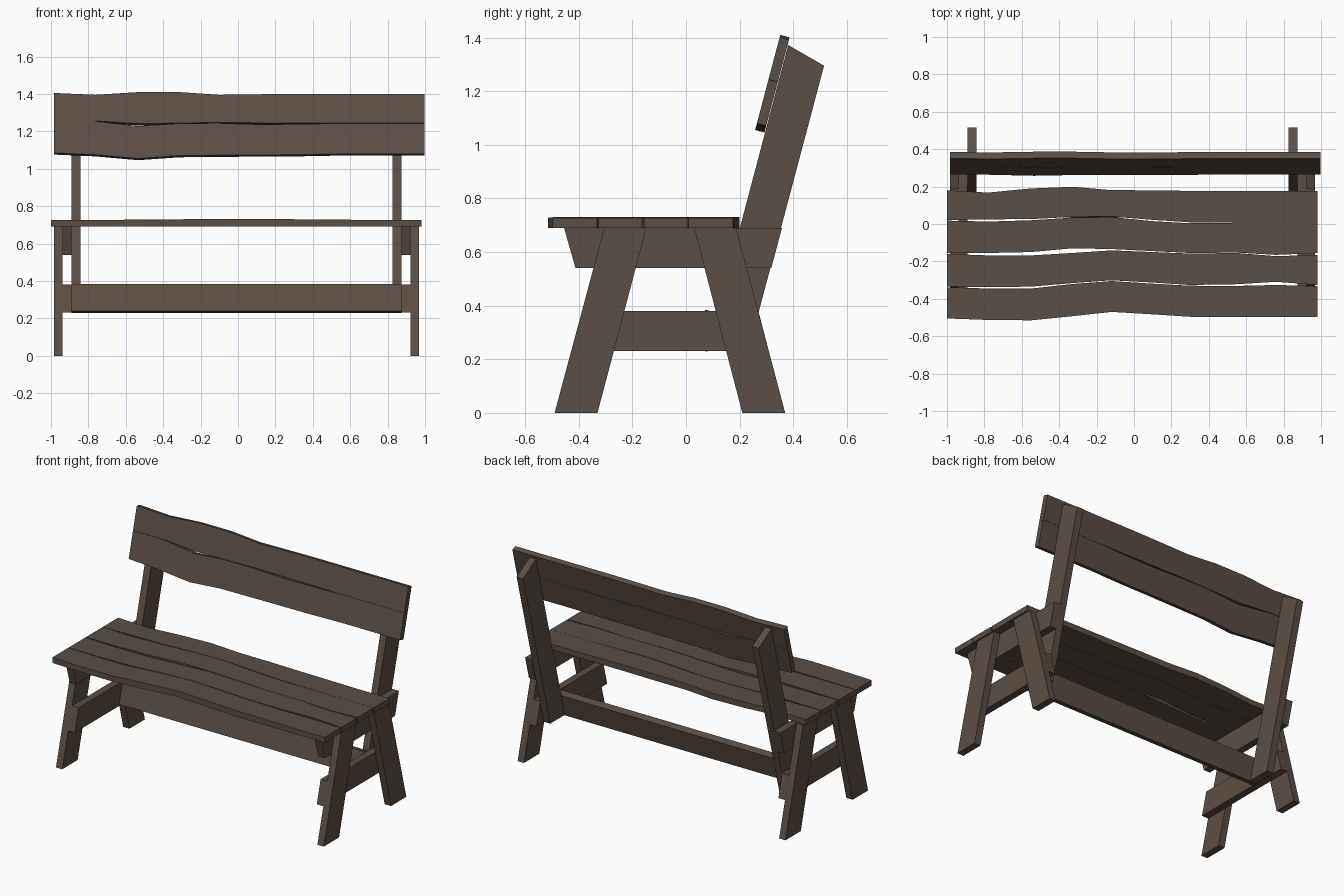
import bpy, bmesh, math
from mathutils import Matrix, Vector

cube = bpy.data.objects.get("Cube")
if cube:
    bpy.data.objects.remove(cube, do_unlink=True)

# Single weathered wood colour
wood = bpy.data.materials.new("dark brown wood")
wood.use_nodes = True
colour = (0.108, 0.077, 0.057, 1)
wood.diffuse_color = colour
bsdf = wood.node_tree.nodes["Principled BSDF"]
bsdf.inputs["Base Color"].default_value = colour
bsdf.inputs["Roughness"].default_value = 0.8

TILT = math.radians(14.8)
CENTRE = -0.008          # the frame sits slightly off the planks' centre
SEAT_UNDERSIDE = 0.69
THICK = 0.036


def finish(name, bm, smooth=False):
    """Turn a bmesh into a named wooden object."""
    bmesh.ops.recalc_face_normals(bm, faces=bm.faces)
    mesh = bpy.data.meshes.new(name)
    bm.to_mesh(mesh)
    bm.free()
    mesh.materials.append(wood)
    obj = bpy.data.objects.new(name, mesh)
    bpy.context.collection.objects.link(obj)
    if smooth:
        bpy.ops.object.select_all(action="DESELECT")
        obj.select_set(True)
        bpy.context.view_layer.objects.active = obj
        bpy.ops.object.shade_smooth_by_angle(angle=math.radians(30))
    return obj


def board(name, profile, x_start, x_end):
    """Extrude a side profile of (y, z) points along x."""
    bm = bmesh.new()
    face = bm.faces.new([bm.verts.new((x_start, y, z)) for y, z in profile])
    moved = bmesh.ops.extrude_face_region(bm, geom=[face])["geom"]
    verts = [v for v in moved if isinstance(v, bmesh.types.BMVert)]
    bmesh.ops.translate(bm, verts=verts, vec=(x_end - x_start, 0, 0))
    return finish(name, bm)


def plank(name, low, high, place, shift=0.0, bulge=0.0):
    """Wavy-edged plank: edges are millimetres at each station along x."""
    bm = bmesh.new()
    rings = []
    for x, a, b in zip(STATIONS, low, high):
        top = THICK + bulge * max(0, math.cos(x * math.pi / 1.4))
        corners = [(a, 0), (b, 0), (b, top), (a, top)]
        rings.append([bm.verts.new(place @ Vector((x + shift, w / 1000, t)))
                      for w, t in corners])
    for r, s in zip(rings, rings[1:]):
        for i in range(4):
            j = (i + 1) % 4
            bm.faces.new((r[i], r[j], s[j], s[i]))
    bm.faces.new(rings[0])
    bm.faces.new(rings[-1])
    return finish(name, bm, smooth=True)


STATIONS = [-1, -.78, -.55, -.33, -.12, .1, .3, .55, .76, .98]

# Seat planks, front to back: near edge and far edge
seat_edges = {
    "seat_plank_front": ([-505, -513, -515, -493, -470, -483, -496, -497, -497, -497],
                         [-338, -345, -345, -321, -305, -319, -330, -331, -326, -332]),
    "seat_plank_mid_front": ([-335, -337, -335, -316, -301, -313, -326, -322, -309, -326],
                             [-160, -168, -168, -155, -141, -150, -158, -155, -172, -165]),
    "seat_plank_mid_back": ([-155, -155, -150, -130, -134, -145, -155, -153, -165, -156],
                            [18, 13, 20, 34, 37, 15, 4, 7, 8, 8]),
    "seat_plank_back": ([21, 25, 26, 38, 40, 22, 9, 9, 9, 9],
                        [180, 168, 190, 199, 181, 180, 177, 177, 176, 176]),
}
seat_place = Matrix.Translation((0, 0, SEAT_UNDERSIDE))
for name, (near, far) in seat_edges.items():
    plank(name, near, far, seat_place, bulge=0.005)

# Backrest planks, measured up the slope of the posts
back_edges = {
    "back_plank_lower": ([10, 0, -21, -5, -3, -1, 0, 5, 5, 5],
                         [186, 185, 158, 173, 174, 167, 169, 173, 173, 173]),
    "back_plank_upper": ([187, 187, 171, 175, 178, 176, 175, 174, 174, 174],
                         [341, 331, 346, 346, 331, 334, 336, 336, 336, 336]),
}
back_place = (Matrix.Translation((0, 0.298, 1.066))
              @ Matrix.Rotation(math.pi / 2 - TILT, 4, "X"))
for name, (low, high) in back_edges.items():
    plank(name, low, high, back_place, shift=0.017)

# Side frames: legs outside, rails next, posts inside
front_leg = [(-.49, 0), (-.33, 0), (-.148, SEAT_UNDERSIDE), (-.305, SEAT_UNDERSIDE)]
back_leg = [(.21, 0), (.37, 0), (.187, SEAT_UNDERSIDE), (.03, SEAT_UNDERSIDE)]
seat_rail = [(-.455, SEAT_UNDERSIDE), (-.412, .54), (.318, .54), (.358, SEAT_UNDERSIDE)]
low_rail = [(-.428, .23), (.309, .23), (.27, .38), (-.388, .38)]
post = [(.08, .232), (.233, .232), (.515, 1.295), (.381, 1.372)]
parts = {
    "front_leg": (front_leg, .93, .976),
    "back_leg": (back_leg, .93, .976),
    "seat_rail": (seat_rail, .882, .93),
    "low_rail": (low_rail, .882, .93),
    "back_post": (post, .835, .882),
}
for side, sign in (("left", 1), ("right", -1)):
    for name, (profile, inner, outer) in parts.items():
        board(f"{side}_{name}", profile, CENTRE + sign * inner, CENTRE + sign * outer)

# Long stretcher leaning against the front of the posts
up = Vector((math.sin(TILT), math.cos(TILT)))
out = Vector((up.y, -up.x)) * 0.047
corner = Vector((.034, .24))
stretcher = [corner, corner + out, corner + out + up * .15, corner + up * .15]
board("long_stretcher", stretcher, CENTRE - .882, CENTRE + .882)
